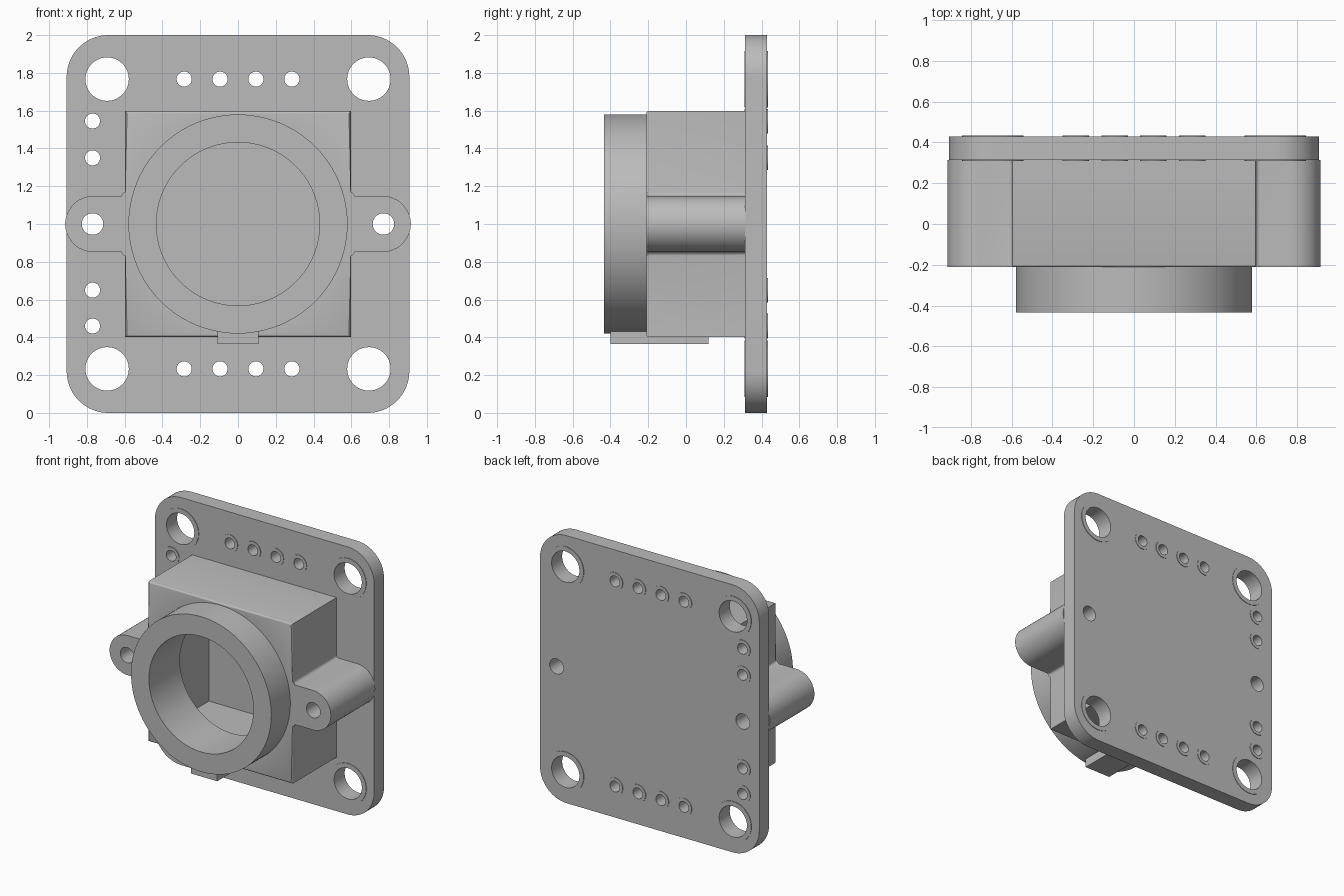
import bpy
import bmesh
from math import cos, sin, pi, radians

if "Cube" in bpy.data.objects:
    bpy.data.objects.remove(bpy.data.objects["Cube"], do_unlink=True)

grey = bpy.data.materials.new("mid grey")
grey.use_nodes = True
grey.diffuse_color = (0.5, 0.5, 0.5, 1)
grey.node_tree.nodes["Principled BSDF"].inputs["Base Color"].default_value = (0.5, 0.5, 0.5, 1)


def arc(x, z, r, start, end, steps=16):
    """Points along an arc in the front plane, angles in degrees."""
    angles = [radians(start + (end - start) * i / steps) for i in range(steps + 1)]
    return [(x + r * cos(a), z + r * sin(a)) for a in angles]


def circle(x, z, r, steps=48):
    return arc(x, z, r, 0, 360, steps)[:-1]


def prism(name, outlines, front, back, round_front=0):
    """Extrude front-plane outlines along y, optionally rounding the front rim."""
    bm = bmesh.new()
    for points in outlines:
        near = [bm.verts.new((x, front, z)) for x, z in points]
        far = [bm.verts.new((x, back, z)) for x, z in points]
        face = bm.faces.new(near)
        bm.faces.new(far[::-1])
        for i in range(len(near)):
            j = (i + 1) % len(near)
            bm.faces.new((near[j], near[i], far[i], far[j]))
        if round_front:
            bmesh.ops.bevel(bm, geom=list(face.edges), offset=round_front,
                            segments=3, profile=0.5, affect='EDGES')
    bmesh.ops.recalc_face_normals(bm, faces=bm.faces)
    mesh = bpy.data.meshes.new(name)
    bm.to_mesh(mesh)
    bm.free()
    mesh.materials.append(grey)
    obj = bpy.data.objects.new(name, mesh)
    bpy.context.collection.objects.link(obj)
    return obj


def combine(obj, other, operation):
    """Apply a boolean and remove the helper."""
    other.hide_render = True
    mod = obj.modifiers.new("boolean", 'BOOLEAN')
    mod.operation, mod.object, mod.solver = operation, other, 'EXACT'
    bpy.ops.object.select_all(action='DESELECT')
    bpy.context.view_layer.objects.active = obj
    obj.select_set(True)
    bpy.ops.object.modifier_apply(modifier=mod.name)
    bpy.data.objects.remove(other, do_unlink=True)


def rect(w, z0, z1):
    return [(-w, z0), (w, z0), (w, z1), (-w, z1)]


# Hole layout: mounting holes, pin holes and ear screw holes
mounts = [(x, z) for x in (-0.693, 0.693) for z in (0.233, 1.767)]
pins = [(x, z) for x in (-0.285, -0.095, 0.095, 0.285) for z in (0.233, 1.767)]
pins += [(-0.77, z) for z in (0.46, 0.65, 1.35, 1.545)]
ears = [(-0.77, 1), (0.77, 1)]
mount_holes = [circle(x, z, 0.115) for x, z in mounts]
pin_holes = [circle(x, z, 0.04, 32) for x, z in pins]
ear_holes = [circle(x, z, 0.057, 32) for x, z in ears]

# Circuit board with rounded corners
R = 0.22
X = 0.907 - R
outline = (arc(X, R, R, -90, 0) + arc(X, 2 - R, R, 0, 90)
           + arc(-X, 2 - R, R, 90, 180) + arc(-X, R, R, 180, 270))
board = prism("circuit_board", [outline], 0.313, 0.43)
combine(board, prism("board_holes", mount_holes + pin_holes + ear_holes, 0.2, 0.6), 'DIFFERENCE')

# Thin raised pads around the holes on both sides of the board
pad_outlines = [circle(x, z, 0.15) for x, z in mounts] + [circle(x, z, 0.065, 32) for x, z in pins]
pads = []
for name, front, back in (("front_pads", 0.309, 0.314), ("back_pads", 0.429, 0.434)):
    pad = prism(name, pad_outlines, front, back)
    combine(pad, prism("pad_holes", mount_holes + pin_holes, 0.2, 0.6), 'DIFFERENCE')
    pads.append(pad)

# Lens housing: square body with a rounded ear on each side
W, E, F = 0.597, 0.148, 0.02
right = ([(W, 1 - W)] + arc(W + F, 1 - E - F, F, 180, 90, 5)
         + arc(0.767, 1, E, -90, 90, 24)
         + arc(W + F, 1 + E + F, F, 270, 180, 5) + [(W, 1 + W)])
left = [(-x, z) for x, z in reversed(right)]
housing = prism("lens_housing", [right + left], -0.21, 0.315, 0.01)

# Barrel, bore, inner cavity and ear holes
combine(housing, prism("barrel", [circle(0, 1, 0.58, 96)], -0.435, -0.15, 0.018), 'UNION')
combine(housing, prism("cavity", [rect(0.46, 0.54, 1.46)], -0.07, 0.5), 'DIFFERENCE')
combine(housing, prism("bore", [circle(0, 1, 0.432, 96)], -0.6, 0), 'DIFFERENCE')
combine(housing, prism("ear_hole_cutter", ear_holes, -0.6, 0.6), 'DIFFERENCE')

# Locating tab under the barrel
tab = prism("bottom_tab", [rect(0.108, 0.365, 0.45)], -0.4, 0.12)

for obj in [board, housing, tab] + pads:
    bpy.ops.object.select_all(action='DESELECT')
    bpy.context.view_layer.objects.active = obj
    obj.select_set(True)
    bpy.ops.object.shade_smooth_by_angle(angle=radians(35))
